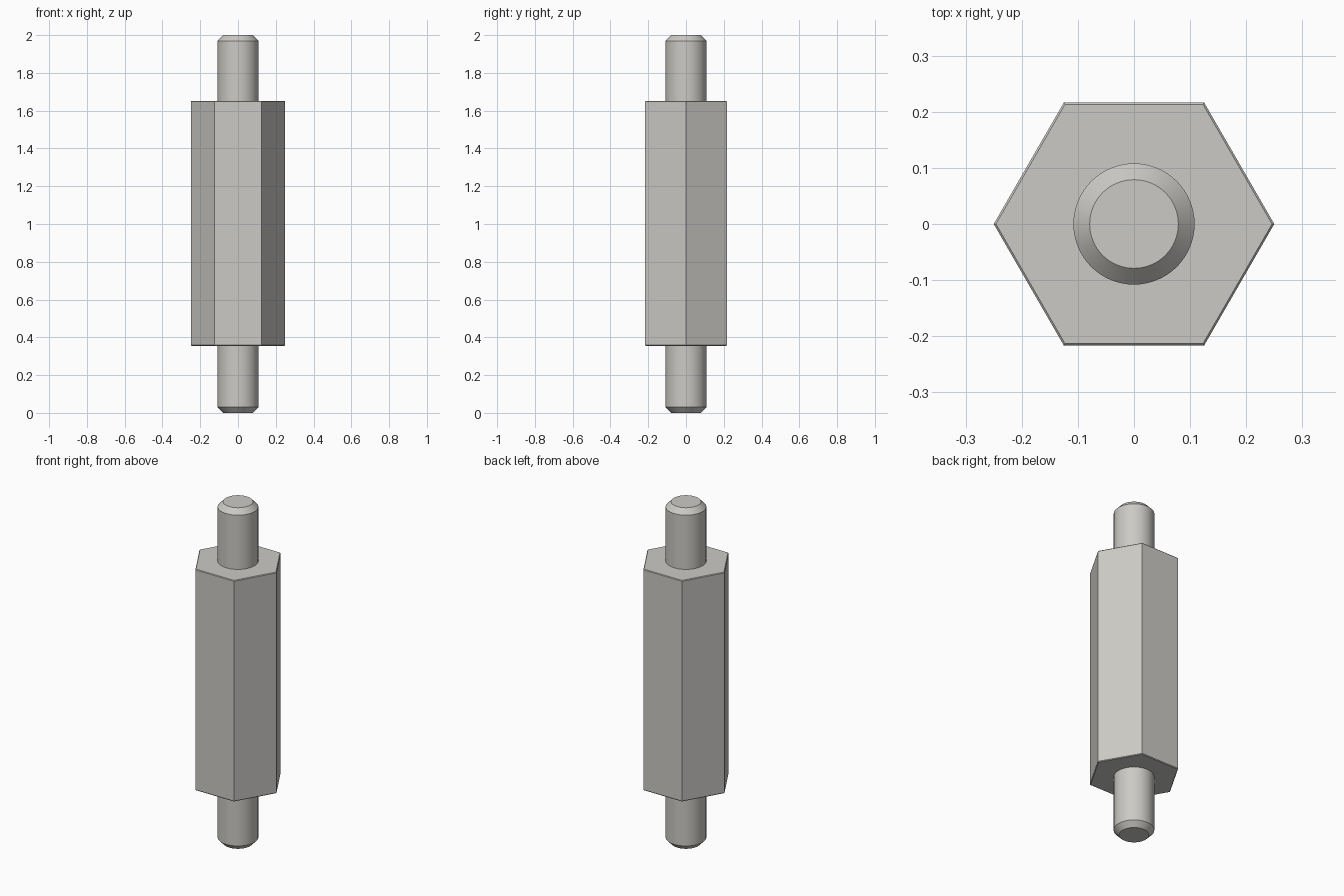
import bpy, bmesh, math

cube = bpy.data.objects.get("Cube")
if cube:
    bpy.data.objects.remove(cube, do_unlink=True)

steel = bpy.data.materials.new("brushed steel")
steel.use_nodes = True
colour = (0.6, 0.59, 0.56, 1)
steel.diffuse_color = colour
steel.node_tree.nodes["Principled BSDF"].inputs["Base Color"].default_value = colour


def turned_part(name, profile, sides, smooth=False):
    """Stack rings of (radius, z) into a capped solid."""
    bm = bmesh.new()
    rings = []
    for radius, z in profile:
        angles = [math.tau * i / sides for i in range(sides)]
        rings.append([bm.verts.new((radius * math.cos(a), radius * math.sin(a), z))
                      for a in angles])
    for low, high in zip(rings, rings[1:]):
        for i in range(sides):
            j = (i + 1) % sides
            bm.faces.new((low[i], low[j], high[j], high[i]))
    bm.faces.new(rings[0][::-1])
    bm.faces.new(rings[-1])
    mesh = bpy.data.meshes.new(name)
    bm.to_mesh(mesh)
    bm.free()
    mesh.materials.append(steel)
    part = bpy.data.objects.new(name, mesh)
    bpy.context.collection.objects.link(part)
    if smooth:
        bpy.ops.object.select_all(action="DESELECT")
        part.select_set(True)
        bpy.context.view_layer.objects.active = part
        bpy.ops.object.shade_smooth_by_angle(angle=math.radians(30))
    return part


# Hexagonal body with finely broken end edges
BOTTOM, TOP, HEX, EDGE = 0.355, 1.652, 0.25, 0.004
turned_part("hex_body", [(HEX - EDGE, BOTTOM), (HEX, BOTTOM + EDGE),
                         (HEX, TOP - EDGE), (HEX - EDGE, TOP)], 6)

# Round studs with chamfered tips
STUD, TIP, CHAMFER = 0.108, 0.079, 0.03
turned_part("lower_stud", [(TIP, 0), (STUD, CHAMFER), (STUD, BOTTOM)], 64, True)
turned_part("upper_stud", [(STUD, TOP), (STUD, 2 - CHAMFER), (TIP, 2)], 64, True)
